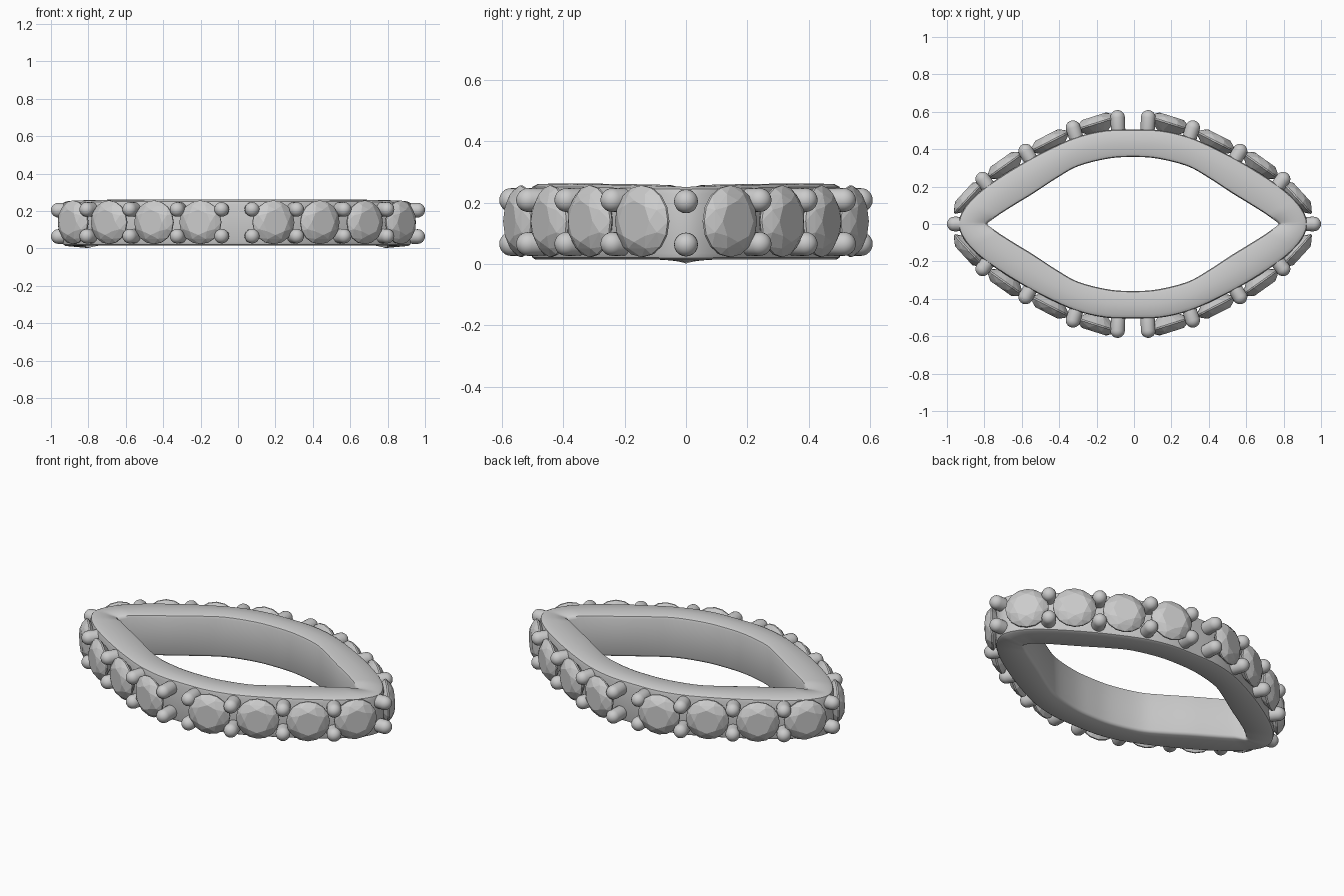
import bpy, bmesh
from math import sin, cos, pi
from mathutils import Vector, Matrix

if "Cube" in bpy.data.objects:
    bpy.data.objects.remove(bpy.data.objects["Cube"])

CX = -0.006          # plan centre of the band
STONE_R = 0.117

# quarter outlines of the pointed oval, from long side to tip
OUTER = [(0, .505), (.15, .5), (.3, .465), (.45, .4), (.6, .32), (.75, .225), (.85, .145), (.91, .07), (.932, 0)]
INNER = [(0, .358), (.13, .35), (.29, .31), (.4, .25), (.53, .165), (.62, .11), (.7, .06), (.75, .025), (.778, 0)]


def full_loop(q):
    """Mirror a quarter outline into a closed loop."""
    half = q + [(x, -y) for x, y in q[-2::-1]]
    return [Vector(p) for p in half + [(-x, y) for x, y in half[-2:0:-1]]]


def smooth_loop(pts, sub=4):
    """Closed Catmull-Rom resampling."""
    out, n = [], len(pts)
    for i in range(n):
        a, b, c, d = (pts[(i + k) % n] for k in (-1, 0, 1, 2))
        for s in range(sub):
            t = s / sub
            out.append(0.5 * (2 * b + (c - a) * t + (2 * a - 5 * b + 4 * c - d) * t * t
                              + (3 * b - a - 3 * c + d) * t ** 3))
    return out


def finish(bm, name):
    bmesh.ops.recalc_face_normals(bm, faces=bm.faces)
    me = bpy.data.meshes.new(name)
    bm.to_mesh(me)
    bm.free()
    return me


def add(name, me, matrix=None):
    ob = bpy.data.objects.new(name, me)
    bpy.context.collection.objects.link(ob)
    if matrix:
        ob.matrix_world = matrix
    return ob


# Band: section (0 = inner wall, 1 = outer wall; height) swept between the outlines
SECTION = [(0, .03), (.03, .02), (.09, .014), (.9, .014), (.97, .02), (1, .035),
           (1, .235), (.97, .251), (.86, .26), (.5, .262), (.12, .26), (.03, .254), (0, .242)]
bm = bmesh.new()
rings = []
for o, i in zip(smooth_loop(full_loop(OUTER)), smooth_loop(full_loop(INNER))):
    ring = []
    for t, z in SECTION:
        p = i.lerp(o, t)
        dip = 0.014 * max(0, 1 - abs(i.y) / .04) * (1 - t)     # small crease at inner tips
        drop = 0.01 * abs(p.x) ** 4 if z > .2 else 0
        ring.append(bm.verts.new((p.x + CX, p.y, max(0, z - dip - drop))))
    rings.append(ring)
n, m = len(rings), len(SECTION)
for a in range(n):
    for b in range(m):
        bm.faces.new((rings[a][b], rings[(a + 1) % n][b],
                      rings[(a + 1) % n][(b + 1) % m], rings[a][(b + 1) % m]))
band = add("band", finish(bm, "band"))
bpy.context.view_layer.objects.active = band
band.select_set(True)
bpy.ops.object.shade_smooth_by_angle(angle=0.7)
band.select_set(False)

# Faceted round stone: hull of table, crown, girdle and culet rings
bm = bmesh.new()
for count, r, z, off in [(8, .58, .04, 0), (8, .82, .026, .5), (16, 1, .004, 0),
                         (16, 1, -.004, 0), (8, .5, -.05, .5), (1, 0, -.085, 0)]:
    for k in range(count):
        a = 2 * pi * (k + off) / count
        bm.verts.new((STONE_R * r * cos(a), STONE_R * r * sin(a), z))
bmesh.ops.convex_hull(bm, input=bm.verts)
bmesh.ops.dissolve_limit(bm, angle_limit=0.02, verts=bm.verts, edges=bm.edges)
stone_mesh = finish(bm, "stone")

# Prong: ball tip with its inner half stretched into a shaft
bm = bmesh.new()
bmesh.ops.create_uvsphere(bm, u_segments=20, v_segments=12, radius=0.039)
for v in bm.verts:
    if v.co.z < -0.001:
        v.co.z -= 0.09
for f in bm.faces:
    f.smooth = True
prong_mesh = finish(bm, "prong")


def facing(x, y, z, nx, ny):
    """Matrix at a point with local z pointing along the outward direction."""
    d = Vector((nx, ny, 0)).normalized()
    side = Vector((-d.y, d.x, 0))
    rot = Matrix((side, Vector((0, 0, 1)), d)).transposed().to_4x4()
    return Matrix.Translation((x + CX, y, z)) @ rot


# One quarter of the setting: position and outward direction
STONES = [(.195, .538, .3, .95), (.443, .44, .45, .88), (.683, .312, .58, .82), (.875, .143, .74, .68)]
PRONGS = [(.082, .57, .05, 1), (.32, .515, .3, .95), (.573, .39, .5, .86), (.803, .24, .6, .8)]

for sx in (1, -1):
    for sy in (1, -1):
        for x, y, nx, ny in STONES:
            add("stone", stone_mesh, facing(x * sx, y * sy, .139, nx * sx, ny * sy))
        for x, y, nx, ny in PRONGS:
            for z in (.208, .065):
                add("prong", prong_mesh, facing(x * sx, y * sy, z, nx * sx, ny * sy))
    for z in (.204, .063):
        add("tip_prong", prong_mesh, facing(.961 * sx - CX, 0, z, sx, 0))
